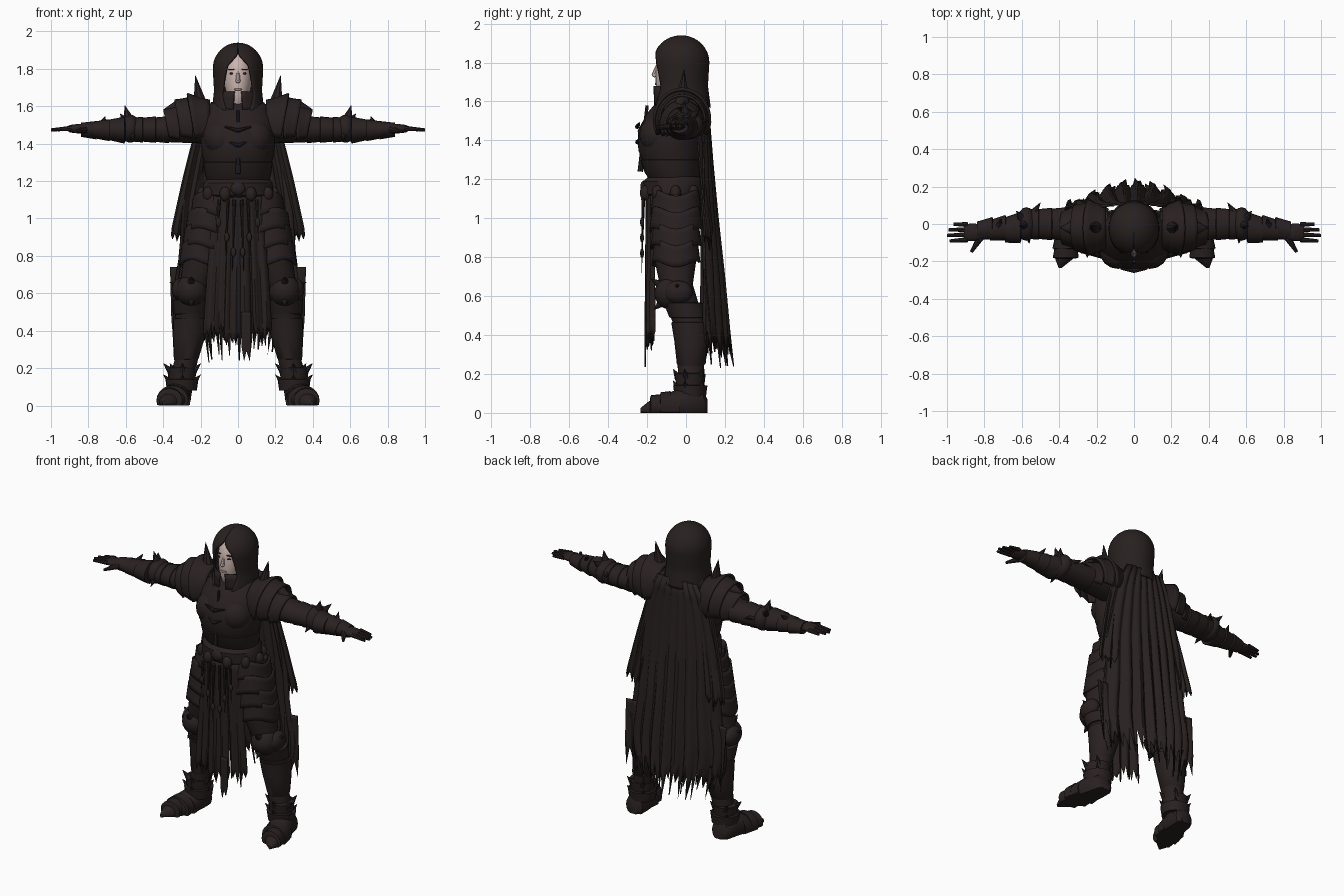
import bpy, bmesh, math, random
from math import sin, cos, pi, radians
from mathutils import Vector, Matrix

random.seed(4)
if "Cube" in bpy.data.objects:
    bpy.data.objects.remove(bpy.data.objects["Cube"])


def material(name, rgb):
    m = bpy.data.materials.new(name)
    m.use_nodes = True
    m.diffuse_color = (*rgb, 1)
    m.node_tree.nodes["Principled BSDF"].inputs["Base Color"].default_value = (*rgb, 1)
    return m


ARMOUR = material("dark armour", (0.022, 0.0145, 0.015))
CLOTH = material("dark cloth", (0.021, 0.0145, 0.014))
SKIN = material("pale skin", (0.6, 0.46, 0.42))
LIPS = material("lips", (0.4, 0.23, 0.21))
EYES = material("dark eyes", (0.03, 0.02, 0.02))
made = []


def finish(name, bm, mat, mirror=False, thick=0):
    bmesh.ops.remove_doubles(bm, verts=bm.verts, dist=0.0002)
    bmesh.ops.recalc_face_normals(bm, faces=bm.faces)
    mesh = bpy.data.meshes.new(name)
    bm.to_mesh(mesh)
    bm.free()
    mesh.materials.append(mat)
    ob = bpy.data.objects.new(name, mesh)
    bpy.context.collection.objects.link(ob)
    if thick:
        ob.modifiers.new("thickness", "SOLIDIFY").thickness = thick
    if mirror:
        ob.modifiers.new("mirror", "MIRROR")
    made.append(ob)
    return ob


def lerp(table, z):
    """Piecewise linear lookup in (key, value) pairs with rising keys."""
    if z <= table[0][0]:
        return table[0][1]
    for (a, p), (b, q) in zip(table, table[1:]):
        if z <= b:
            return p + (q - p) * (z - a) / (b - a)
    return table[-1][1]


def tube(name, sections, mat=ARMOUR, axis="z", mirror=False, n=20, floor=None):
    """Loft of ellipses: each section is x, y, z and two radii."""
    bm = bmesh.new()
    rings = []
    for x, y, z, r, s in sections:
        ring = []
        for i in range(n):
            c, d = r * cos(2 * pi * i / n), s * sin(2 * pi * i / n)
            p = {"z": (x + c, y + d, z), "x": (x, y + c, z + d), "y": (x + c, y, z + d)}[axis]
            ring.append(bm.verts.new(p if floor is None else (p[0], p[1], max(floor, p[2]))))
        rings.append(ring)
    for a, b in zip(rings, rings[1:]):
        for i in range(n):
            bm.faces.new((a[i], a[(i + 1) % n], b[(i + 1) % n], b[i]))
    bm.faces.new(rings[0])
    bm.faces.new(rings[-1])
    return finish(name, bm, mat, mirror)


def sheet(name, fn, nu, nv, mat=ARMOUR, mirror=False, thick=0.01):
    """Grid surface from fn(u, v), both running 0 to 1."""
    bm = bmesh.new()
    g = [[bm.verts.new(fn(i / nu, j / nv)) for j in range(nv + 1)] for i in range(nu + 1)]
    for i in range(nu):
        for j in range(nv):
            bm.faces.new((g[i][j], g[i + 1][j], g[i + 1][j + 1], g[i][j + 1]))
    return finish(name, bm, mat, mirror, thick)


def cone(name, a, b, r, tip=0.001, mat=ARMOUR, mirror=True, n=8):
    a, b = Vector(a), Vector(b)
    d = b - a
    m = Matrix.Translation((a + b) / 2) @ d.to_track_quat("Z", "Y").to_matrix().to_4x4()
    bm = bmesh.new()
    bmesh.ops.create_cone(bm, cap_ends=True, segments=n, radius1=r, radius2=tip, depth=d.length, matrix=m)
    return finish(name, bm, mat, mirror)


def blob(name, at, size, mat=ARMOUR, mirror=True):
    bm = bmesh.new()
    bmesh.ops.create_uvsphere(bm, u_segments=16, v_segments=10, radius=1,
                              matrix=Matrix.Translation(at) @ Matrix.Diagonal((*size, 1)))
    return finish(name, bm, mat, mirror)


def cloth(name, cols, top, hem, rag, width, depth, span=(-1, 1), fold=0.012, waves=26, mirror=False):
    """Hanging cloth with folds and a torn lower edge."""
    hems = [hem - (random.uniform(0.3, 1) * rag if i % 2 else random.uniform(-0.2, 0.2) * rag)
            for i in range(cols + 1)]

    def fn(u, v):
        w = span[0] + (span[1] - span[0]) * u
        z = top + (hems[round(u * cols)] - top) * v
        return (w * lerp(width, z), depth(w, z) + fold * (0.3 + v) * sin(w * waves), z)
    return sheet(name, fn, cols, 14, CLOTH, mirror, 0.007)


# Head, face and hood
tube("face", [(0, -.06, 1.58, .05, .06), (0, -.085, 1.625, .04, .06), (0, -.075, 1.66, .06, .08),
              (0, -.06, 1.72, .075, .096), (0, -.055, 1.78, .08, .1), (0, -.05, 1.85, .07, .09),
              (0, -.04, 1.9, .03, .05)], SKIN, n=28)
cone("nose", (0, -.145, 1.79), (0, -.165, 1.735), .007, .013, SKIN, False)
blob("nose_tip", (0, -.162, 1.735), (.013, .013, .011), SKIN, False)
blob("lips", (0, -.151, 1.69), (.022, .009, .007), LIPS, False)
blob("eye", (.032, -.142, 1.775), (.015, .008, .006), EYES)
blob("eyebrow", (.034, -.144, 1.797), (.02, .007, .0035), EYES)
OPENING = [(1.57, .45), (1.66, .72), (1.75, .58), (1.82, .43), (1.88, .02)]


def hood(u, v):
    z = 1.8 + .14 * cos(v * pi) if v < .5 else 1.8 - (v - .5) * .46
    s = sin(v * pi) if v < .5 else lerp([(1.57, 1.05), (1.68, .95), (1.8, 1)], z)
    gap = lerp(OPENING, z)
    a = gap + (2 * pi - 2 * gap) * u
    return (.135 * s * sin(a), -.025 - .145 * s * cos(a), z)


sheet("hood", hood, 40, 24, CLOTH, thick=.01)
sheet("collar", lambda u, v: ((.1 + .03 * v) * sin(.2 + 5.88 * u),
                              -.055 - (.115 - .005 * v) * cos(.2 + 5.88 * u), 1.68 - .11 * v), 28, 3)

# Torso, breastplate and belt
tube("torso", [(0, -.05, 1.08, .17, .125), (0, -.05, 1.2, .16, .12), (0, -.07, 1.27, .172, .145),
               (0, -.08, 1.35, .195, .165), (0, -.083, 1.45, .2, .165), (0, -.06, 1.54, .19, .14),
               (0, -.03, 1.61, .15, .11), (0, -.03, 1.65, .09, .08)], n=32)
tube("waist_plate", [(0, -.06, 1.2, .165, .13), (0, -.07, 1.24, .178, .145), (0, -.075, 1.3, .185, .16),
                     (0, -.075, 1.305, .17, .14)], n=32)
blob("breast", (.085, -.145, 1.43), (.1, .095, .1))
cone("chest_ridge", (0, -.235, 1.24), (0, -.2, 1.58), .014, .008, mirror=False)
for z, w in ((1.47, .07), (1.39, .05)):
    cone("chest_clasp", (0, -.25, z), (w, -.24, z + .02), .012, .004)
tube("hips", [(0, -.05, .9, .15, .1), (0, -.05, 1.02, .21, .125), (0, -.05, 1.12, .185, .13)], n=28)
tube("belt", [(0, -.055, 1.1, .17, .135), (0, -.06, 1.125, .19, .16), (0, -.06, 1.19, .185, .16),
              (0, -.055, 1.215, .165, .135)], n=32)
blob("buckle", (0, -.215, 1.16), (.04, .02, .035), mirror=False)
for i in range(4):
    a = -1.2 + i * .62
    blob("belt_pouch", (.19 * cos(a), -.06 + .16 * sin(a), 1.13), (.03, .028, .04))

# Shoulder plates
for i, (x0, x1, r0, r1, zc) in enumerate(((.15, .27, .13, .155, 1.505), (.245, .34, .155, .125, 1.5),
                                          (.315, .4, .13, .09, 1.48))):
    def plate(u, v):
        a = radians(118) * (2 * u - 1)
        r = r0 + (r1 - r0) * v + .012 * v * v
        return (x0 + (x1 - x0) * v * (.75 + .25 * cos(a)), -.02 + r * .9 * sin(a), zc + r * cos(a))
    sheet("shoulder_plate", plate, 20, 5, mirror=True, thick=.012)
cone("shoulder_guard_spike", (.2, -.02, 1.6), (.228, -.01, 1.765), .042)
cone("shoulder_point", (.33, -.02, 1.59), (.395, -.02, 1.585), .04)

# Arms
tube("arm", [(.14, -.02, 1.49, .09, .09), (.3, -.01, 1.48, .085, .075), (.42, 0, 1.475, .08, .065),
             (.52, 0, 1.475, .075, .062), (.62, -.01, 1.47, .07, .06), (.72, -.03, 1.472, .055, .048),
             (.84, -.042, 1.477, .04, .03)], axis="x", mirror=True)
for x, r in ((.36, .082), (.43, .08), (.5, .078)):
    tube("upper_arm_band", [(x, 0, 1.475, r * .8, r * .7), (x + .01, 0, 1.475, r * 1.08, r * .88),
                            (x + .08, 0, 1.475, r, r * .8)], axis="x", mirror=True)
blob("elbow_guard", (.575, 0, 1.48), (.055, .09, .075))
for tip in ((.605, -.01, 1.605), (.5, .115, 1.5), (.56, -.105, 1.42), (.63, .07, 1.56)):
    cone("elbow_spike", (.575, 0, 1.49), tip, .045)
for x, r in ((.6, .083), (.68, .068), (.75, .057)):
    tube("forearm_plate", [(x, -.02, 1.472, r * .7, r * .6), (x + .008, -.02, 1.472, r, r * .86),
                           (x + .09, -.033, 1.474, r * .8, r * .66)], axis="x", mirror=True)
cone("wrist_spike", (.73, -.03, 1.49), (.71, .03, 1.545), .03)

# Hands
tube("palm", [(.8, -.042, 1.477, .036, .028), (.85, -.045, 1.48, .047, .026),
              (.9, -.045, 1.48, .046, .02), (.91, -.045, 1.48, .035, .012)], axis="x", mirror=True)
for i, tip in enumerate((.965, .992, 1.0, .985)):
    y = -.003 - .027 * i
    cone("finger", (.89, y, 1.482), (tip, y * 1.1 + .002, 1.474), .014, .008)
cone("thumb", (.82, -.07, 1.475), (.87, -.15, 1.465), .02, .008)

# Legs
tube("leg", [(.11, -.045, 1.12, .11, .12), (.15, -.05, 1.0, .12, .12), (.185, -.055, .8, .105, .11),
             (.225, -.05, .66, .085, .085), (.245, -.02, .56, .078, .085), (.255, .022, .46, .085, .088),
             (.26, .03, .38, .08, .084), (.275, .025, .25, .062, .068), (.3, .025, .15, .065, .065),
             (.31, .02, .05, .06, .06)], mirror=True, n=24)
for i in range(4):
    def tasset(u, v):
        a = radians(-125 + 205 * u)
        z = 1.13 - .085 * i - .11 * v - .015 * cos(a * 3)
        r = .122 + .014 * v - .006 * abs(i - 1)
        return (.125 + .022 * i + r * cos(a), -.05 + r * 1.02 * sin(a), z)
    sheet("thigh_plate", tasset, 18, 4, mirror=True)

# Knees and greaves
blob("knee_guard", (.25, -.075, .615), (.085, .088, .085))
blob("knee_wing", (.31, -.04, .62), (.045, .075, .06))
for tip in ((.25, -.18, .69), (.365, -.04, .66), (.25, -.165, .53), (.15, -.07, .65)):
    cone("knee_spike", (.25, -.07, .615), tip, .055)
tube("knee_lower_plate", [(.25, -.02, .57, .06, .07), (.25, -.015, .565, .098, .1),
                          (.255, .01, .49, .09, .095), (.255, .01, .485, .07, .07)], mirror=True)
tube("greave", [(.255, .02, .47, .07, .07), (.255, .022, .465, .093, .098), (.262, .03, .37, .087, .09),
                (.277, .026, .25, .066, .073), (.285, .026, .23, .05, .05)], mirror=True)
for z in (.44, .36, .28):
    cone("calf_spike", (.265, .08, z), (.27, .137 - (.44 - z) * .2, z + .035), .024)

# Ankles and boots
for z, r in ((.2, .072), (.14, .08)):
    tube("ankle_band", [(.3, .022, z - .06, r, r), (.3, .022, z, r * 1.1, r * 1.1),
                        (.3, .022, z + .005, r * .7, r * .7)], mirror=True)
    for i in range(5):
        a = radians(72 * i - 20)
        cone("ankle_spike", (.3 + .06 * cos(a), .022 + .06 * sin(a), z - .02),
             (.3 + .105 * cos(a), .022 + .088 * sin(a), z + .025), .022)
tube("boot", [(.31, .11, .03, .035, .04), (.312, .09, .04, .06, .07), (.32, .02, .05, .07, .085),
              (.335, -.06, .04, .08, .075), (.355, -.13, .03, .075, .055), (.375, -.19, .02, .045, .04),
              (.395, -.235, .012, .008, .012)], axis="y", mirror=True, floor=0)
for y, x, r in ((-.05, .335, .082), (-.1, .347, .082), (-.15, .362, .066)):
    tube("boot_plate", [(x, y + .02, .03, r * .95, r), (x + .004, y - .03, .028, r * 1.04, r * .95),
                        (x + .006, y - .035, .028, r * .8, r * .7)], axis="y", mirror=True, floor=0)

# Cape with folds and torn hem
CAPE = [(.2, .28), (.35, .32), (.55, .35), (.8, .31), (1.1, .29), (1.3, .25), (1.5, .2), (1.62, .14)]
BACK = [(.2, .235), (.4, .205), (.7, .18), (1.0, .15), (1.3, .125), (1.6, .105)]
cloth("cape", 64, 1.62, .42, .2, CAPE, lambda w, z: lerp(BACK, z) - .09 * w * w * (1.75 - z), fold=.014)
SIDE = [(.8, .37), (.95, .355), (1.2, .3), (1.4, .25), (1.55, .2)]
cloth("cape_side", 10, 1.54, .92, .1, SIDE, lambda w, z: lerp(BACK, z) - .06 * w * w, (.68, 1), .01, 40, True)
cloth("side_tatter", 8, .74, .46, .16, [(.3, .35), (.78, .365)],
      lambda w, z: .1 + .05 * (.75 - z), (.74, 1), .012, 40, True)

# Front tabard in torn strips with hanging cords
FRONT = [(.3, .19), (.7, .165), (1.12, .13)]
for a, b, hem in ((-1, -.42, .42), (-.38, .4, .38), (.44, 1, .42)):
    cloth("tabard_strip", 12, 1.13, hem, .1, FRONT, lambda w, z: -.205 + .035 * w * w, (a, b), .008, 20)
cloth("tabard_tail", 4, .5, .3, .07, [(0, .2)], lambda w, z: -.212, (.1, .35), 0)
for x, z in ((.02, .72), (.055, .8), (.1, .88)):
    cone("hanging_cord", (x, -.22, 1.1), (x + .01, -.228, z), .01)
    blob("cord_bead", (x + .005, -.226, z + .1), (.014, .01, .025))

# Smooth shading with sharp edges kept
bpy.ops.object.select_all(action="DESELECT")
for ob in made:
    ob.select_set(True)
bpy.context.view_layer.objects.active = made[0]
bpy.ops.object.shade_smooth_by_angle(angle=radians(40))
